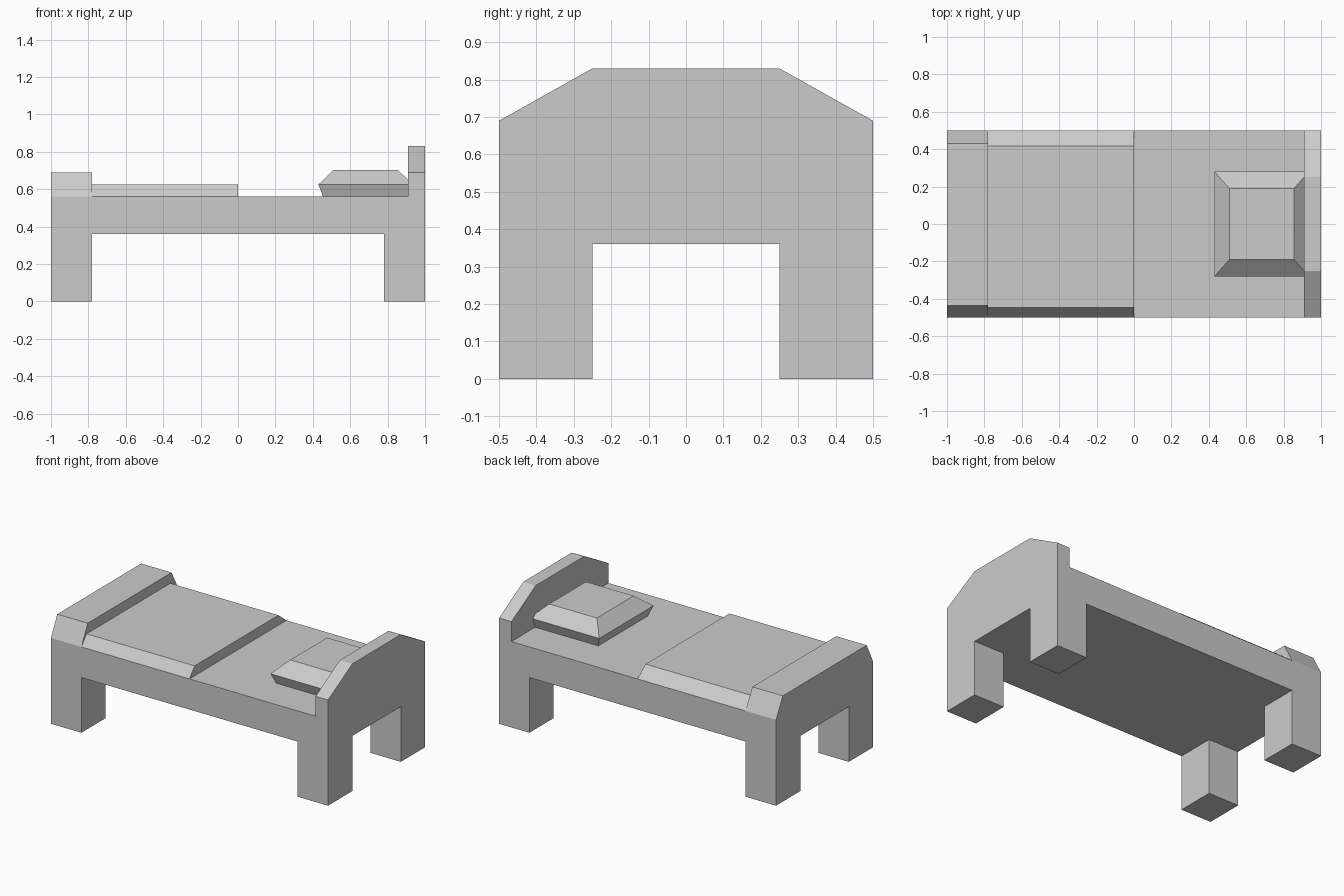
import bpy, bmesh

if "Cube" in bpy.data.objects:
    bpy.data.objects.remove(bpy.data.objects["Cube"])


def make_object(name, bm):
    bmesh.ops.recalc_face_normals(bm, faces=bm.faces)
    mesh = bpy.data.meshes.new(name)
    bm.to_mesh(mesh)
    bm.free()
    obj = bpy.data.objects.new(name, mesh)
    bpy.context.collection.objects.link(obj)
    return obj


def loft(name, loops):
    """Closed solid skinned through loops with equal point counts."""
    bm = bmesh.new()
    rings = [[bm.verts.new(p) for p in loop] for loop in loops]
    for a, b in zip(rings, rings[1:]):
        for i in range(len(a)):
            j = (i + 1) % len(a)
            bm.faces.new((a[i], a[j], b[j], b[i]))
    bm.faces.new(rings[0])
    bm.faces.new(rings[-1])
    return make_object(name, bm)


def extrude_x(name, profile, x0, x1):
    """Extrude a (y, z) profile along x."""
    return loft(name, [[(x, y, z) for y, z in profile] for x in (x0, x1)])


def rect(x0, x1, y0, y1, z):
    return [(x0, y0, z), (x1, y0, z), (x1, y1, z), (x0, y1, z)]


def box(name, x0, x1, y0, y1, z0, z1):
    return loft(name, [rect(x0, x1, y0, y1, z) for z in (z0, z1)])


BASE, TOP = 0.36, 0.56

# Bed frame slab
box("bed_frame", -1, 1, -0.5, 0.5, BASE, TOP)

# Four legs, mirrored from one corner
leg = box("legs", 0.78, 1, 0.25, 0.5, 0, BASE)
mirror = leg.modifiers.new("mirror", 'MIRROR')
mirror.use_axis = (True, True, False)
mirror.use_mirror_merge = False

# Headboard with chamfered upper corners
extrude_x("headboard", [(-0.5, TOP), (0.5, TOP), (0.5, 0.69), (0.25, 0.83),
                        (-0.25, 0.83), (-0.5, 0.69)], 0.91, 1)

# Footboard and blanket, both with sloping sides
extrude_x("footboard", [(-0.5, TOP), (0.5, TOP), (0.43, 0.69), (-0.435, 0.69)], -1, -0.78)
extrude_x("blanket", [(-0.5, TOP), (0.5, TOP), (0.417, 0.625), (-0.447, 0.625)], -0.78, 0)

# Pillow, widest at mid height and tucked into the headboard
loft("pillow", [rect(0.455, 0.91, -0.255, 0.255, TOP),
                rect(0.43, 0.935, -0.28, 0.28, 0.625),
                rect(0.51, 0.855, -0.19, 0.19, 0.702)])
